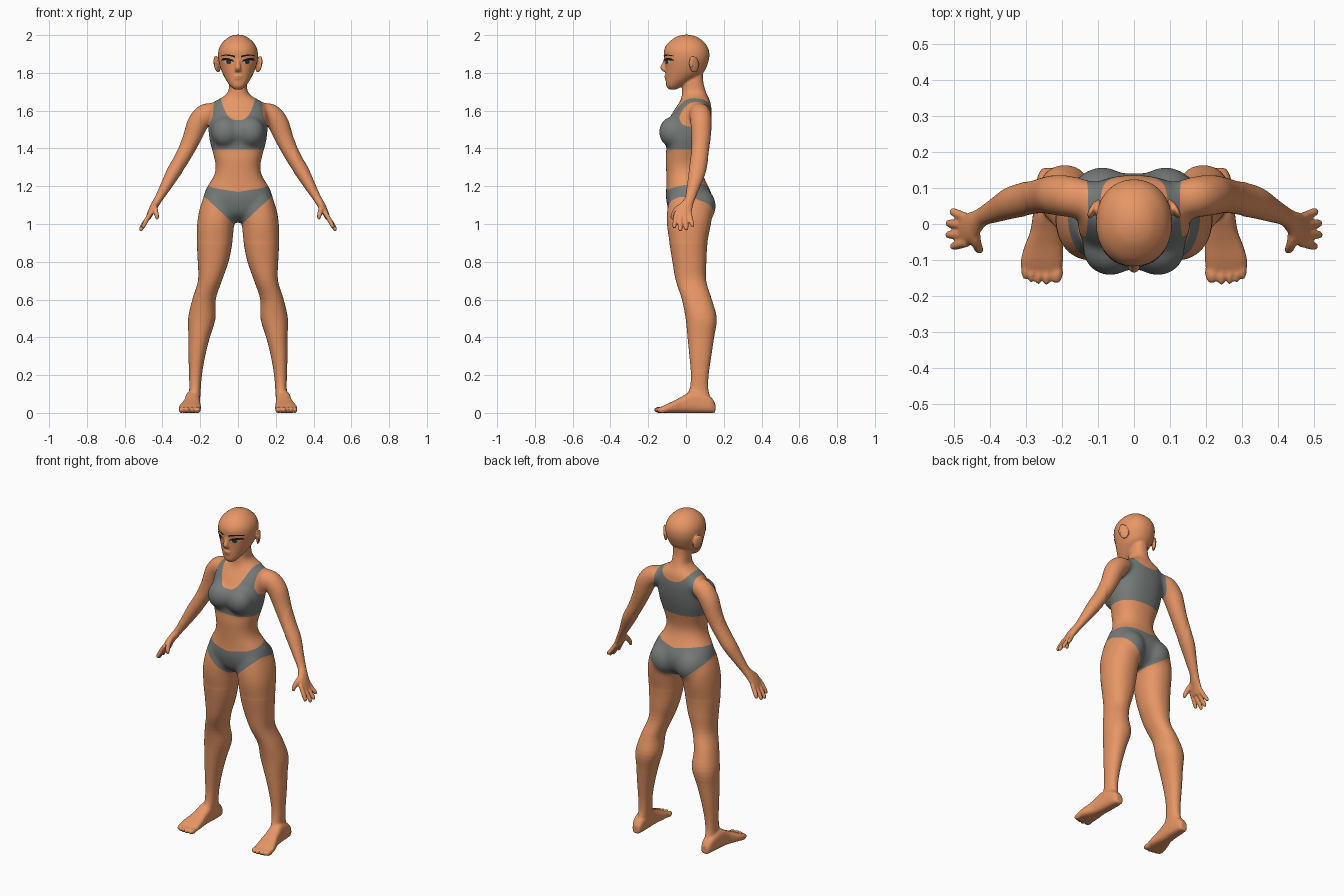
import bpy, bmesh, math
from mathutils import Vector, Matrix
from mathutils.bvhtree import BVHTree

if "Cube" in bpy.data.objects:
    bpy.data.objects.remove(bpy.data.objects["Cube"])


def material(name, rgb):
    m = bpy.data.materials.new(name)
    m.diffuse_color = (*rgb, 1)
    m.use_nodes = True
    m.node_tree.nodes["Principled BSDF"].inputs["Base Color"].default_value = m.diffuse_color
    return m


SKIN = material("skin", (0.80, 0.305, 0.13))
CLOTH = material("grey cloth", (0.18, 0.20, 0.195))
WHITE = material("eye white", (0.60, 0.58, 0.54))
IRIS = material("iris", (0.03, 0.04, 0.04))
BLACK = material("black hair", (0.01, 0.008, 0.008))


def loft(bm, rings, power=2.2, seg=32, sub=4):
    """Closed skin through (centre, half axis u, half axis v) rings, splined between them."""
    n, fine = len(rings), []
    for i in range(n - 1):
        a, b, c, d = (rings[min(max(i + k, 0), n - 1)] for k in (-1, 0, 1, 2))
        for j in range(sub + (i == n - 2)):
            t = j / sub
            fine.append([0.5 * (2 * q + (r - p) * t + (2 * p - 5 * q + 4 * r - s) * t * t
                                + (3 * q - p - 3 * r + s) * t ** 3)
                         for p, q, r, s in zip(a, b, c, d)])
    loops = []
    for c, u, v in fine:
        loop = []
        for k in range(seg):
            w = 2 * math.pi * k / seg
            x, y = (math.copysign(abs(g) ** (2 / power), g) for g in (math.cos(w), math.sin(w)))
            loop.append(bm.verts.new(c + u * x + v * y))
        loops.append(loop)
    for l0, l1 in zip(loops, loops[1:]):
        for k in range(seg):
            m = (k + 1) % seg
            bm.faces.new((l0[k], l0[m], l1[m], l1[k]))
    bm.faces.new(loops[0])
    bm.faces.new(loops[-1])


def level(z, x0, x1, y0, y1):
    """Horizontal ring from its extents."""
    return (Vector(((x0 + x1) / 2, (y0 + y1) / 2, z)),
            Vector(((x1 - x0) / 2, 0, 0)), Vector((0, (y1 - y0) / 2, 0)))


def tube(bm, rows, seg=20):
    """Limb along rows of (x, y, z, radius across, radius in depth)."""
    pts = [Vector(r[:3]) for r in rows]
    rings = []
    for i, r in enumerate(rows):
        d = pts[min(i + 1, len(pts) - 1)] - pts[max(i - 1, 0)]
        u = d.cross(Vector((0, 1, 0))).normalized()
        rings.append((pts[i], u * r[3], u.cross(d).normalized() * r[4]))
    loft(bm, rings, 2, seg)


def ball(bm, pos, size, rot=(0, 0, 0)):
    m = Matrix.Translation(pos)
    for a, ax in zip(rot, "XYZ"):
        m = m @ Matrix.Rotation(a, 4, ax)
    bmesh.ops.create_uvsphere(bm, u_segments=24, v_segments=16, radius=1,
                              matrix=m @ Matrix.Diagonal((*size, 1)))


bm = bmesh.new()

# Leg
loft(bm, [level(*r) for r in (
    (1.15, .05, .18, -.085, .11), (1.08, .012, .204, -.10, .14), (1.0, .02, .217, -.102, .133),
    (.9, .03, .218, -.088, .114), (.8, .05, .213, -.072, .108), (.7, .085, .212, -.054, .107),
    (.6, .118, .242, -.022, .137), (.5, .119, .264, -.002, .163), (.4, .149, .262, .008, .149),
    (.3, .174, .262, .018, .134), (.2, .191, .259, .026, .12), (.13, .197, .258, .02, .118),
    (.08, .2, .262, 0, .13), (.01, .205, .262, .01, .15))])

# Foot and toes
loft(bm, [(Vector(((a + b) / 2, y, h / 2)), Vector(((b - a) / 2, 0, 0)), Vector((0, 0, h / 2)))
          for y, a, b, h in (
    (.155, .212, .255, .05), (.13, .203, .268, .085), (.08, .2, .275, .11), (.03, .2, .28, .115),
    (-.02, .2, .288, .088), (-.06, .197, .303, .066), (-.10, .197, .314, .048),
    (-.135, .2, .312, .03))], 2.8)
for x, y, r in ((.216, -.135, .019), (.243, -.14, .013), (.265, -.138, .012),
                (.285, -.133, .012), (.302, -.125, .011)):
    ball(bm, (x, y, .016), (r, .03, .017))

# Arm and palm
tube(bm, ((.11, .065, 1.60, .045, .05), (.17, .075, 1.582, .058, .058),
          (.212, .08, 1.535, .058, .058), (.242, .08, 1.46, .051, .053),
          (.273, .075, 1.39, .044, .049), (.306, .068, 1.33, .041, .047),
          (.343, .058, 1.27, .038, .044), (.385, .038, 1.195, .029, .034),
          (.418, .022, 1.138, .022, .027), (.436, .008, 1.108, .021, .031),
          (.455, -.01, 1.075, .018, .043), (.474, -.017, 1.035, .014, .044)), 28)

# Fingers and thumb
for y0, y1, x, z in ((.018, .034, .502, .985), (-.006, .002, .512, .967),
                     (-.03, -.03, .513, .962), (-.052, -.062, .50, .978)):
    tube(bm, ((.462, y0, 1.06, .012, .012), (.485, (y0 + y1) / 2, 1.02, .0125, .0125),
              (x, y1, z + .012, .011, .011), (x + .003, y1, z, .007, .007)))
tube(bm, ((.442, -.015, 1.10, .014, .016), (.438, -.05, 1.075, .014, .016),
          (.430, -.07, 1.045, .012, .012), (.427, -.074, 1.025, .008, .008)))

# Breast, buttock, ear
ball(bm, (.066, -.073, 1.487), (.076, .071, .082))
ball(bm, (.088, .068, 1.095), (.09, .091, .10))
ball(bm, (.111, .042, 1.846), (.011, .03, .046), (.15, .2, .5))

# Everything so far is repeated on the other side
dup = bmesh.ops.duplicate(bm, geom=bm.verts[:] + bm.edges[:] + bm.faces[:])
for e in dup["geom"]:
    if isinstance(e, bmesh.types.BMVert):
        e.co.x = -e.co.x

# Torso and neck
loft(bm, [level(z, -w, w, a, b) for z, w, a, b in (
    (1.01, .03, -.03, .07), (1.05, .11, -.08, .12), (1.10, .178, -.10, .14),
    (1.15, .182, -.107, .138), (1.20, .162, -.104, .118), (1.25, .13, -.104, .094),
    (1.30, .118, -.106, .083), (1.35, .126, -.108, .09), (1.40, .14, -.104, .102),
    (1.45, .152, -.108, .116), (1.50, .157, -.108, .127), (1.55, .157, -.092, .134),
    (1.60, .152, -.065, .136), (1.645, .13, -.034, .13), (1.67, .085, -.024, .12),
    (1.70, .053, -.021, .105), (1.75, .047, -.02, .092), (1.80, .046, -.02, .09))], 2.3, 48)
# Middle of the chest
ball(bm, (0, -.07, 1.49), (.05, .058, .07))

# Head
loft(bm, [level(z, -w, w, a, b) for z, w, a, b in (
    (1.712, .02, -.09, -.05), (1.73, .04, -.104, -.02), (1.76, .062, -.107, .03),
    (1.80, .083, -.109, .09), (1.84, .097, -.111, .112), (1.88, .105, -.116, .123),
    (1.92, .103, -.116, .121), (1.955, .087, -.098, .103), (1.985, .056, -.062, .068),
    (1.998, .028, -.031, .036), (2.002, .008, -.008, .014))], 2.12, 48)

# Nose and lips
tube(bm, ((0, -.104, 1.88, .010, .010), (0, -.114, 1.85, .011, .012),
          (0, -.122, 1.828, .016, .014), (0, -.110, 1.81, .016, .010)))
ball(bm, (0, -.105, 1.783), (.024, .01, .007))
ball(bm, (0, -.103, 1.770), (.021, .01, .007))

# Merge the parts into one smooth body
bmesh.ops.recalc_face_normals(bm, faces=bm.faces[:])
me = bpy.data.meshes.new("body_parts")
bm.to_mesh(me)
bm.free()
body = bpy.data.objects.new("body", me)
bpy.context.collection.objects.link(body)
rm = body.modifiers.new("merge", 'REMESH')
rm.mode, rm.voxel_size = 'VOXEL', 0.0052
sm = body.modifiers.new("soften", 'SMOOTH')
sm.factor, sm.iterations = 0.5, 4
dg = bpy.context.evaluated_depsgraph_get()
merged = bpy.data.meshes.new_from_object(body.evaluated_get(dg))
body.modifiers.clear()
body.data = merged
merged.materials.clear()
merged.materials.append(SKIN)
merged.materials.append(CLOTH)


def lerp(v, v0, v1, a, b):
    return a + (b - a) * min(max((v - v0) / (v1 - v0), 0), 1)


def top_area(p):
    """Positive inside the cropped top."""
    x = abs(p.x)
    side = lerp(p.z, 1.47, 1.57, .176, .134) - lerp(p.z, 1.57, 1.66, 0, .008)
    low = 1.55 if p.y < .05 else 1.61
    neck = low + (1.66 - low) * (x / .09) ** 3
    return min(p.z - 1.395, side - x, neck - p.z)


def brief_area(p):
    """Positive inside the briefs."""
    x = abs(p.x)
    waist = lerp(p.y, -.08, .08, 1.17, 1.195) + lerp(x, 0, .16, 0, .025)
    front, back = .98 + .93 * x, 1.0 + .3 * x + 2.2 * x * x
    return min(waist - p.z, p.z - lerp(p.y, -.03, .08, front, back), .3 - x)


def cut_and_paint(bm, area, index):
    """Cut the faces along area = 0 and colour the inside."""
    val = {v: area(v.co) for v in bm.verts}
    new = []
    for e in bm.edges[:]:
        a, b = e.verts
        if val[a] * val[b] < 0:
            t = val[a] / (val[a] - val[b])
            new.append(bmesh.utils.edge_split(e, a, min(max(t, .03), .97))[1])
    bmesh.ops.connect_verts(bm, verts=new)
    for f in bm.faces:
        if area(f.calc_center_median()) > 0:
            f.material_index = index


bm = bmesh.new()
bm.from_mesh(merged)
# Blend the joints of the trunk and limbs
trunk = [v for v in bm.verts if .9 < v.co.z < 1.69 and abs(v.co.x) < .3]
for i in range(45):
    bmesh.ops.smooth_vert(bm, verts=trunk, factor=.5, use_axis_x=True, use_axis_y=True, use_axis_z=True)
for v in bm.verts:
    v.co.z = max(v.co.z, 0)
for f in bm.faces:
    f.smooth = True
    f.material_index = 0
cut_and_paint(bm, top_area, 1)
cut_and_paint(bm, brief_area, 1)
bm.to_mesh(merged)
face_tree = BVHTree.FromBMesh(bm)
bm.free()


def face_plate(name, x0, x1, lower, upper, mat, lift, n=14):
    """Thin plate laid on the face between two height curves, on both sides."""
    for s, side in ((1, "left"), (-1, "right")):
        b = bmesh.new()
        cols = []
        for i in range(n + 1):
            t = i / n
            x, col = s * (x0 + (x1 - x0) * t), []
            for k in range(4):
                z = lower(t) + (upper(t) - lower(t)) * k / 3
                hit = face_tree.ray_cast(Vector((x, -1, z)), Vector((0, 1, 0)))[0]
                col.append(b.verts.new((x, hit.y - lift, z)))
            cols.append(col)
        for c, d in zip(cols, cols[1:]):
            for k in range(3):
                q = (c[k], d[k], d[k + 1], c[k + 1])
                b.faces.new(q if s > 0 else q[::-1])
        m = bpy.data.meshes.new(name)
        b.to_mesh(m)
        b.free()
        m.materials.append(mat)
        bpy.context.collection.objects.link(bpy.data.objects.new(side + "_" + name, m))


# Eyes, lashes and brows
def arc(t):
    return math.sqrt(max(t * (1 - t), 0)) * 2


face_plate("eye", .024, .074, lambda t: 1.856 - .008 * arc(t), lambda t: 1.856 + .011 * arc(t), WHITE, .0015)
face_plate("iris", .035, .063, lambda t: 1.857 - .010 * arc(t), lambda t: 1.857 + .011 * arc(t), IRIS, .0025)
face_plate("lash", .020, .088, lambda t: 1.854 + .008 * arc(t) + .008 * t,
           lambda t: 1.857 + .015 * arc(t) + .012 * t, BLACK, .0035)
face_plate("brow", .016, .090, lambda t: 1.881 + .010 * math.sin(2.4 * t),
           lambda t: 1.885 + .010 * math.sin(2.4 * t) + .006 * (1 - t), BLACK, .0025)
